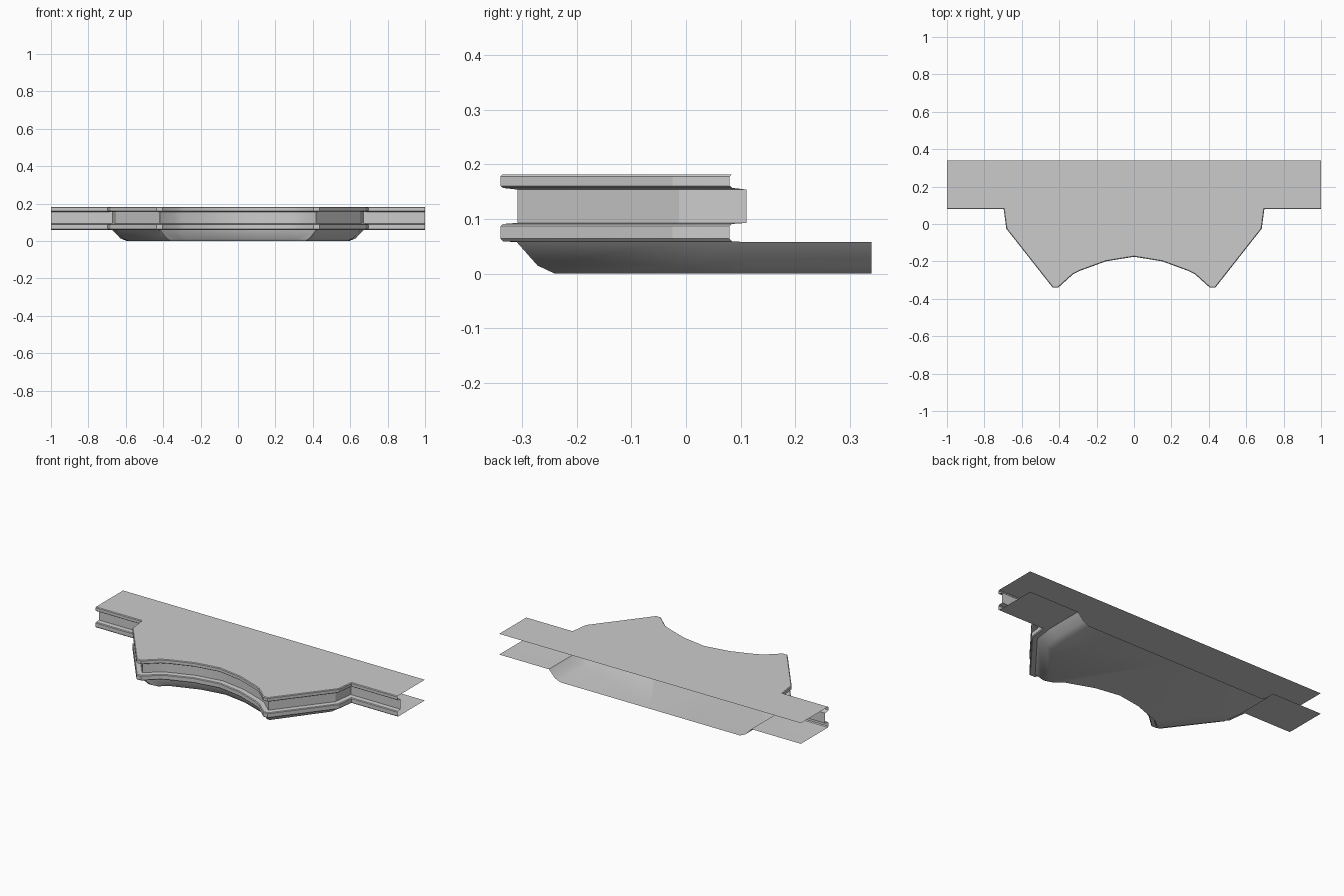
import bpy, bmesh, math
from mathutils import Vector

if "Cube" in bpy.data.objects:
    bpy.data.objects.remove(bpy.data.objects["Cube"])

BACK = 0.34

# right half of the front outline, from the end to the centre
OUTLINE = [(1, .08), (.697, .08), (.683, -.025), (.435, -.34), (.405, -.34),
           (.325, -.268), (.288, -.25), (.152, -.2), (0, -.175)]


def inset(points, d):
    """Mitred inward offset of the half outline."""
    pts = [Vector(p) for p in points]
    ext = [pts[0] + Vector((1, 0))] + pts + [Vector((-pts[-2].x, pts[-2].y))]
    out = []
    for a, b, c in zip(ext, ext[1:], ext[2:]):
        u, v = (b - a).normalized(), (c - b).normalized()
        n1, n2 = Vector((u.y, -u.x)), Vector((v.y, -v.x))
        out.append(b + (n1 + n2) * (d / (1 + n1.dot(n2))))
    return out


def ring(bm, pts, z):
    return [bm.verts.new((p[0], p[1], z)) for p in pts]


def bridge(bm, upper, lower):
    for i in range(len(upper) - 1):
        bm.faces.new((upper[i], upper[i + 1], lower[i + 1], lower[i]))


def finish(name, bm):
    mesh = bpy.data.meshes.new(name)
    bm.to_mesh(mesh)
    bm.free()
    ob = bpy.data.objects.new(name, mesh)
    bpy.context.collection.objects.link(ob)
    bpy.ops.object.select_all(action='DESELECT')
    ob.select_set(True)
    bpy.context.view_layer.objects.active = ob
    bpy.ops.object.shade_smooth_by_angle(angle=math.radians(30))
    mod = ob.modifiers.new("mirror", 'MIRROR')
    mod.use_axis[0] = True
    mod.merge_threshold = 0.0005


# ledge: grooved front moulding, top sheet and lower side sheets
RIM = inset(OUTLINE, .03)
profile = [(.004, .182), (0, .178), (0, .161), (.005, .157), (.031, .154),
           (.031, .093), (.004, .091), (0, .087), (0, .064), (.005, .059), (.03, .058)]
bm = bmesh.new()
rings = [ring(bm, inset(OUTLINE, d), z) for d, z in profile]
for a, b in zip(rings, rings[1:]):
    bridge(bm, a, b)
back = ring(bm, [(0, BACK), (1, BACK)], .182)
bm.faces.new(list(reversed(rings[0] + back)))
side = ring(bm, [(RIM[1].x, BACK), (1, BACK)], .058)
bm.faces.new((rings[-1][0], rings[-1][1], side[0], side[1]))
finish("ledge", bm)

# basin: bevelled underside tray, open at the back
mid = [(.63, BACK), (.63, .12), (.615, .01), (.402, -.272), (.382, -.272),
       (.315, -.215), (.28, -.203), (.15, -.156), (0, -.132)]
low = [(.595, BACK), (.595, .125), (.585, .02), (.385, -.24), (.362, -.24),
       (.312, -.2), (.275, -.187), (.148, -.141), (0, -.117)]
bm = bmesh.new()
rim = ring(bm, [(RIM[1].x, BACK)] + RIM[1:], .058)
middle, floor = ring(bm, mid, .015), ring(bm, low, 0)
bridge(bm, rim, middle)
bridge(bm, middle, floor)
bm.faces.new(floor + ring(bm, [(0, BACK)], 0))
finish("basin", bm)
